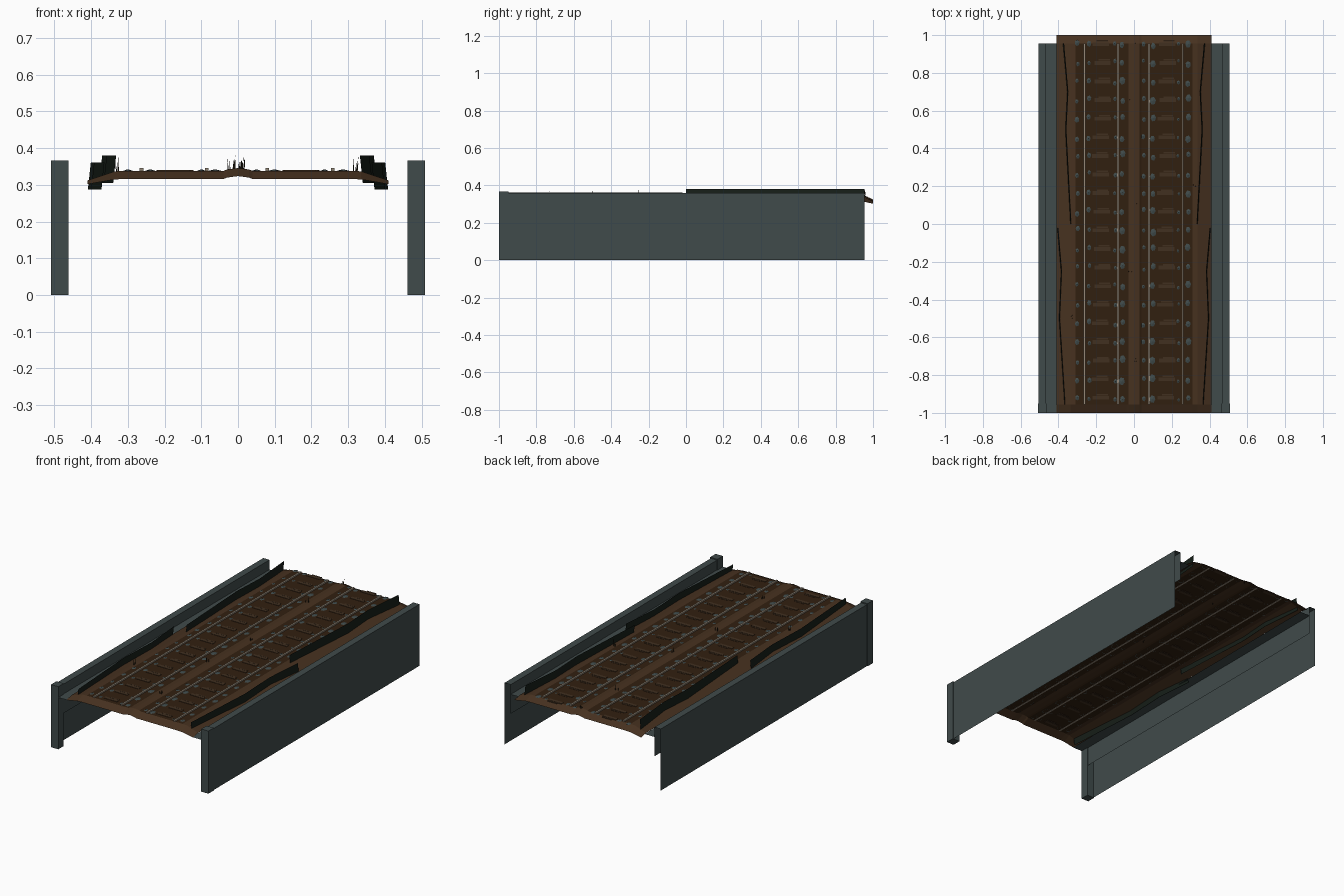
import bpy, bmesh, math, random

if "Cube" in bpy.data.objects:
    bpy.data.objects.remove(bpy.data.objects["Cube"])
random.seed(4)

def mat(name, r, g, b):
    m = bpy.data.materials.new(name)
    m.diffuse_color = (r, g, b, 1)
    m.use_nodes = True
    m.node_tree.nodes["Principled BSDF"].inputs["Base Color"].default_value = m.diffuse_color
    return m

STONE = mat("slate_stone", 0.051, 0.070, 0.070)
EARTH = mat("earth_brown", 0.062, 0.031, 0.014)
BED = mat("trackbed_brown", 0.031, 0.014, 0.005)
WOOD = mat("sleeper_brown", 0.052, 0.029, 0.014)
STEEL = mat("rail_steel", 0.30, 0.25, 0.19)
LEAF = mat("hedge_green", 0.008, 0.013, 0.009)
GRASS = mat("dry_grass", 0.022, 0.016, 0.007)

def finish(name, bm, mats):
    me = bpy.data.meshes.new(name)
    bm.to_mesh(me)
    bm.free()
    for m in mats:
        me.materials.append(m)
    ob = bpy.data.objects.new(name, me)
    bpy.context.collection.objects.link(ob)
    return ob

def quad(bm, pts, mi=0):
    f = bm.faces.new([bm.verts.new(p) for p in pts])
    f.material_index = mi
    return f

def strip(bm, prof, y0, y1, mi=lambda x: 0):
    # sweep an open (x, z) profile along y
    for (xa, za), (xb, zb) in zip(prof, prof[1:]):
        quad(bm, [(xa, y0, za), (xb, y0, zb), (xb, y1, zb), (xa, y1, za)],
             mi((xa + xb) / 2))

def box(bm, x0, x1, y0, y1, z0, z1):
    r = bmesh.ops.create_cube(bm, size=1)
    for v in r["verts"]:
        v.co = ((x0 + x1) / 2 + v.co.x * (x1 - x0),
                (y0 + y1) / 2 + v.co.y * (y1 - y0),
                (z0 + z1) / 2 + v.co.z * (z1 - z0))

# side walls: thin outer skin, coping, inner flange, ledge and front pier
for s, side in ((1, "right"), (-1, "left")):
    bm = bmesh.new()
    for prof in ([(0.465, 0.19), (0.465, 0.36), (0.505, 0.36), (0.505, 0.0)],
                 [(0.40, 0.303), (0.465, 0.303)]):
        p = [(s * x, z) for x, z in prof]
        strip(bm, p if s > 0 else p[::-1], -0.97, 0.955)
    strip(bm, [(s * x, 0.303) for x in ((0.40, 0.465) if s > 0 else (0.465, 0.40))], -1.0, -0.97)
    finish(side + "_wall", bm, [STONE])
    bm = bmesh.new()
    xs = sorted((s * 0.462, s * 0.509))
    box(bm, xs[0], xs[1], -1.0, -0.95, 0.0, 0.366)
    finish(side + "_pier", bm, [STONE])

# deck: earth banks and centre ridge, dark trackbeds, sloping end skirts
half = [(0.0, 0.346), (0.03, 0.342), (0.04, 0.338), (0.31, 0.338), (0.335, 0.337), (0.41, 0.312)]
prof = [(-x, z) for x, z in half[:0:-1]] + half
bm = bmesh.new()
strip(bm, prof, -0.955, 0.955, lambda x: 1 if 0.034 < abs(x) < 0.32 else 0)
for s in (-1, 1):
    for (xa, za), (xb, zb) in zip(prof, prof[1:]):
        da, db = za - (0.022 if abs(xa) < 0.4 else 0.01), zb - (0.022 if abs(xb) < 0.4 else 0.01)
        pts = [(xa, s * 0.955, za), (xb, s * 0.955, zb), (xb, s, db), (xa, s, da)]
        quad(bm, pts if s > 0 else pts[::-1])
finish("deck", bm, [EARTH, BED])

# rails
RAILS = (-0.263, -0.085, 0.080, 0.258)
for i, x in enumerate(RAILS):
    bm = bmesh.new()
    box(bm, x - 0.005, x + 0.005, -0.955, 0.955, 0.337, 0.346)
    finish("rail_%d" % (i + 1), bm, [STEEL])

# half buried sleepers
bm = bmesh.new()
for cx in (-0.173, 0.170):
    for i in range(20):
        y = -0.92 + i * 0.0985
        j = random.uniform(-0.008, 0.008)
        box(bm, cx - 0.042 + j, cx + 0.045 + j, y - 0.010, y + 0.010, 0.336, 0.340)
        box(bm, cx - 0.02 + j, cx + 0.04 + j, y + 0.012, y + 0.020, 0.336, 0.3395)
finish("sleepers", bm, [WOOD])

# flat stones beside the rails
bm = bmesh.new()
for cx, r in ((-0.300, 0.014), (-0.238, 0.014), (-0.100, 0.012), (-0.062, 0.019),
              (0.050, 0.013), (0.100, 0.019), (0.235, 0.010), (0.286, 0.018)):
    for i in range(20):
        y = -0.92 + i * 0.0985 + random.uniform(-0.012, 0.012)
        x = cx + random.uniform(-0.003, 0.003)
        k = random.uniform(0.8, 1.1)
        a0 = random.random()
        ring = [bm.verts.new((x + r * k * 0.9 * math.cos(a0 + a * math.tau / 6),
                              y + r * k * 1.2 * math.sin(a0 + a * math.tau / 6), 0.3375))
                for a in range(6)]
        tip = bm.verts.new((x, y, 0.342))
        for a in range(6):
            bm.faces.new((ring[a], ring[(a + 1) % 6], tip))
finish("ballast_stones", bm, [STONE])

# hedge ribbons: two leaning zigzag sheets on each bank
back = [(0.374, 0.955), (0.352, 0.70), (0.362, 0.50), (0.336, 0.0)]
front = [(0.405, -0.02), (0.386, -0.25), (0.396, -0.50), (0.368, -0.955)]
for s, side in ((1, "right"), (-1, "left")):
    for nm, path, z0, z1 in (("back", back, 0.305, 0.38), ("front", front, 0.287, 0.361)):
        bm = bmesh.new()
        for (xa, ya), (xb, yb) in zip(path, path[1:]):
            quad(bm, [(s * (xa + 0.004), ya, z0), (s * (xb + 0.004), yb, z0),
                      (s * (xb - 0.004), yb, z1), (s * (xa - 0.004), ya, z1)])
        finish("%s_%s_hedge" % (side, nm), bm, [LEAF])

# sparse grass tufts
bm = bmesh.new()
for x, y in ((0.01, 0.95), (-0.015, 0.66), (0.018, 0.10), (-0.02, -0.25),
             (-0.325, -0.49), (0.008, -0.72), (0.318, 0.2)):
    for i in range(4):
        a = random.uniform(0, math.tau)
        bx, by = x + 0.006 * math.cos(a), y + 0.006 * math.sin(a)
        h = random.uniform(0.02, 0.042)
        w = 0.0018
        f = bm.faces.new([bm.verts.new(p) for p in (
            (bx - w, by - w, 0.335), (bx + w, by + w, 0.335),
            (bx + 0.004 * math.cos(a), by + 0.004 * math.sin(a), 0.34 + h))])
finish("grass_tufts", bm, [GRASS])
